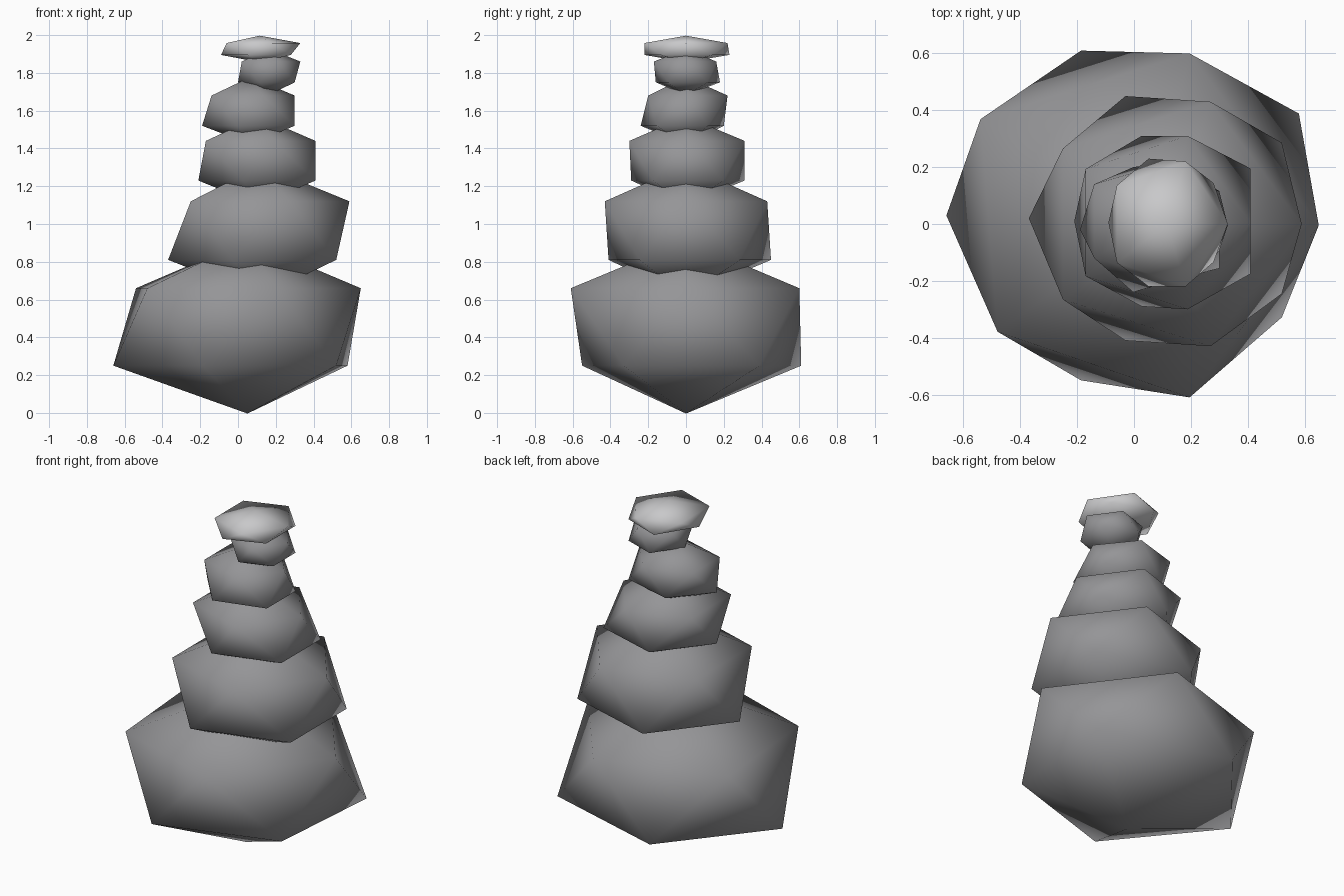
import bpy
import bmesh
from math import cos, sin, pi

cube = bpy.data.objects.get("Cube")
if cube:
    bpy.data.objects.remove(cube, do_unlink=True)


def make_material(name, colour):
    mat = bpy.data.materials.new(name)
    mat.use_nodes = True
    mat.diffuse_color = colour
    mat.node_tree.nodes["Principled BSDF"].inputs["Base Color"].default_value = colour
    return mat


dark_stone = make_material("dark grey stone", (0.30, 0.30, 0.31, 1))
pale_stone = make_material("pale grey stone", (0.58, 0.58, 0.59, 1))


def ring(bm, direction, extents, z, skew):
    """Five corners stretched to fill the extents; direction is the pointed side in x."""
    x_min, x_max, y_min, y_max = extents
    unit = [(direction * cos(2 * pi * i / 5), direction * sin(2 * pi * i / 5)) for i in range(5)]
    low_x, high_x = min(p[0] for p in unit), max(p[0] for p in unit)
    high_y = max(p[1] for p in unit)
    verts = []
    for ux, uy in unit:
        x = x_min + (x_max - x_min) * (ux - low_x) / (high_x - low_x)
        y = (y_min + y_max) / 2 + (y_max - y_min) / 2 * uy / high_y
        # the front corner of the blunt side is drawn inwards
        if ux * direction < -0.5 and uy < 0:
            x += direction * skew
        verts.append(bm.verts.new((x, y, z)))
    return verts


def stone(name, z_low, z_high, lower, upper, material, skew=0, pole_x=None):
    """A boulder with twenty triangular faces between two poles."""
    bm = bmesh.new()
    overhang = (z_high - z_low) * 0.618
    if pole_x is None:
        pole_x = (lower[0] + lower[1] + upper[0] + upper[1]) / 4
    low = ring(bm, -1, lower, z_low, skew)
    high = ring(bm, 1, upper, z_high, skew)
    bottom = bm.verts.new((pole_x, 0, z_low - overhang))
    top = bm.verts.new((pole_x, 0, z_high + overhang))
    bmesh.ops.convex_hull(bm, input=low + high + [bottom, top])
    bmesh.ops.recalc_face_normals(bm, faces=bm.faces)
    for face in bm.faces:
        face.smooth = True
    mesh = bpy.data.meshes.new(name)
    bm.to_mesh(mesh)
    bm.free()
    mesh.materials.append(material)
    obj = bpy.data.objects.new(name, mesh)
    bpy.context.collection.objects.link(obj)


# Stack from the ground up: ring heights, then x and y extents of each ring
stone("base_stone", 0.25, 0.66, (-0.66, 0.58, -0.55, 0.61), (-0.54, 0.65, -0.61, 0.60),
      dark_stone, skew=0.06, pole_x=0.05)
stone("second_stone", 0.81, 1.12, (-0.37, 0.52, -0.41, 0.45), (-0.25, 0.59, -0.43, 0.43), dark_stone)
stone("third_stone", 1.23, 1.44, (-0.21, 0.41, -0.29, 0.31), (-0.17, 0.41, -0.30, 0.31), dark_stone)
stone("fourth_stone", 1.52, 1.68, (-0.19, 0.30, -0.24, 0.20), (-0.14, 0.30, -0.20, 0.22), dark_stone)
stone("fifth_stone", 1.75, 1.86, (0, 0.30, -0.16, 0.18), (0.02, 0.33, -0.17, 0.16), dark_stone)
stone("cap_stone", 1.895, 1.958, (-0.09, 0.28, -0.22, 0.23), (-0.06, 0.33, -0.22, 0.22), pale_stone)
